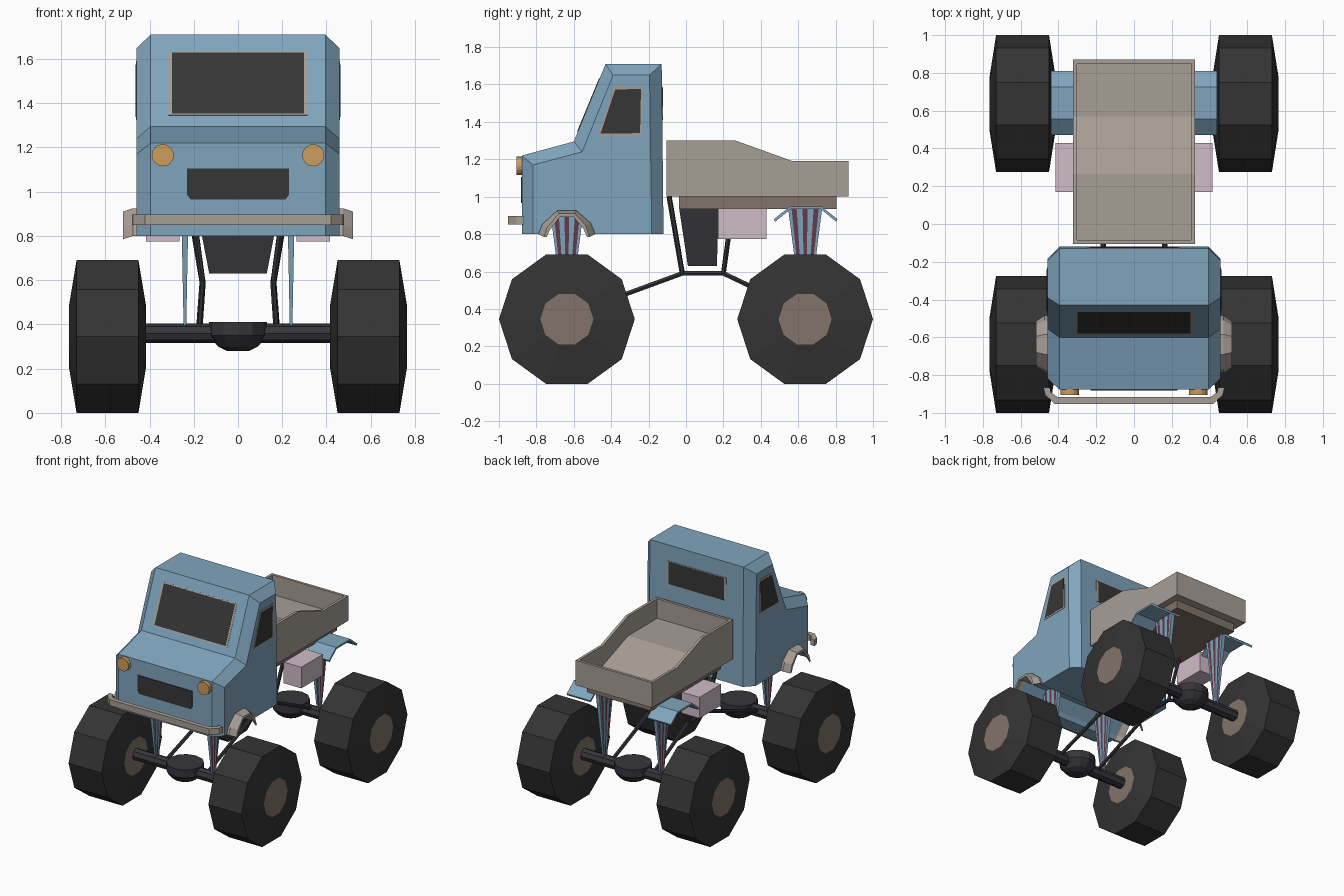
import bpy, bmesh, math
from mathutils import Vector

if "Cube" in bpy.data.objects:
    bpy.data.objects.remove(bpy.data.objects["Cube"])


def material(name, rgb):
    m = bpy.data.materials.new(name)
    m.diffuse_color = (*rgb, 1)
    m.use_nodes = True
    m.node_tree.nodes["Principled BSDF"].inputs["Base Color"].default_value = m.diffuse_color
    return m


BLUE = material("body_blue", (0.216, 0.376, 0.515))
BEIGE = material("bed_beige", (0.39, 0.342, 0.305))
BROWN = material("hub_brown", (0.223, 0.174, 0.144))
TYRE = material("tyre_black", (0.034, 0.034, 0.034))
GLASS = material("glass_dark", (0.037, 0.037, 0.037))
STEEL = material("rod_dark", (0.036, 0.036, 0.045))
PINK = material("tank_pink", (0.63, 0.503, 0.578))
AMBER = material("lamp_amber", (0.61, 0.342, 0.107))
MAROON = material("spring_maroon", (0.127, 0.042, 0.07))


def finish(name, bm, *mats):
    bmesh.ops.recalc_face_normals(bm, faces=bm.faces[:])
    me = bpy.data.meshes.new(name)
    bm.to_mesh(me)
    bm.free()
    for m in mats:
        me.materials.append(m)
    ob = bpy.data.objects.new(name, me)
    bpy.context.collection.objects.link(ob)
    return ob


def loft_bm(sections):
    """Skin equal-length closed rings, with end caps (material index 1 on caps)."""
    bm = bmesh.new()
    rings = [[bm.verts.new(p) for p in s] for s in sections]
    n = len(rings[0])
    for a, b in zip(rings, rings[1:]):
        for i in range(n):
            bm.faces.new((a[i], a[(i + 1) % n], b[(i + 1) % n], b[i]))
    for r in (rings[0], rings[-1]):
        bm.faces.new(r).material_index = 1
    return bm


def loft(name, sections, mat, cap=None):
    return finish(name, loft_bm(sections), mat, cap or mat)


def prism(name, outline, x0, x1, mat):
    return loft(name, [[(x, y, z) for y, z in outline] for x in (x0, x1)], mat)


def taper_box(name, bottom, top, mat):
    """bottom/top = (x0, x1, y0, y1, z)"""
    return loft(name, [[(a, c, z), (b, c, z), (b, d, z), (a, d, z)]
                       for a, b, c, d, z in (bottom, top)], mat)


def ring(axis, centre, t, r, n):
    pts = []
    for i in range(n):
        a = 2 * math.pi * i / n
        u, v = r * math.cos(a), r * math.sin(a)
        off = {'X': (t, u, v), 'Y': (u, t, v), 'Z': (u, v, t)}[axis]
        pts.append(Vector(centre) + Vector(off))
    return pts


def lathe(name, axis, centre, profile, n, mat, cap=None):
    return loft(name, [ring(axis, centre, t, r, n) for t, r in profile], mat, cap)


def rod(name, a, b, r, mat, n=6):
    a, b = Vector(a), Vector(b)
    q = (b - a).to_track_quat('Z', 'Y')
    base = ring('Z', (0, 0, 0), 0, r, n)
    return loft(name, [[c + q @ p for p in base] for c in (a, b)], mat)


def plate(name, pts, t, mat):
    pts = [Vector(p) for p in pts]
    n = (pts[1] - pts[0]).cross(pts[2] - pts[1]).normalized() * t
    return loft(name, [[p - n for p in pts], [p + n for p in pts]], mat)


def window(name, pts):
    """Trim plate with a slightly prouder, inset glass plate."""
    pts = [Vector(p) for p in pts]
    c = sum(pts, Vector()) / len(pts)
    plate(name + "_trim", pts, 0.003, BEIGE)
    plate(name + "_glass", [p + (c - p).normalized() * 0.018 for p in pts], 0.0045, GLASS)


# Cab with chamfered sides and a wheel arch notch in its lower edge
arch = [(-0.79, 0.8), (-0.77, 0.85), (-0.69, 0.925), (-0.585, 0.925), (-0.51, 0.86), (-0.485, 0.8)]
arch_in = [(-0.637 + (y + 0.637) * 0.88, max(0.8, z - 0.018)) for y, z in arch]
full = [(-0.12, 0.8), (-0.13, 1.71), (-0.43, 1.71), (-0.6, 1.295), (-0.877, 1.22), (-0.877, 0.8)]
inner = [(-0.183, 0.8), (-0.195, 1.65), (-0.39, 1.65), (-0.555, 1.24), (-0.817, 1.17), (-0.817, 0.8)]
loft("cab", [[(x, y, z) for y, z in prof + arch_in]
             for x, prof in ((-0.458, inner), (-0.395, full), (0.395, full), (0.458, inner))], BLUE)

# Windows
window("windscreen", [(-0.315, -0.579, 1.345), (0.315, -0.579, 1.345),
                      (0.315, -0.459, 1.635), (-0.315, -0.459, 1.635)])
window("rear_window", [(-0.25, -0.1265, 1.41), (0.25, -0.1265, 1.41),
                       (0.25, -0.1285, 1.59), (-0.25, -0.1285, 1.59)])
for s, side in ((1, "right"), (-1, "left")):
    window(side + "_window", [(s * 0.458, y, z) for y, z in
                              ((-0.47, 1.325), (-0.235, 1.325), (-0.23, 1.59), (-0.385, 1.59))])

# Grille, headlights, bumper
plate("grille", [(-0.215, -0.877, 0.965), (0.215, -0.877, 0.965), (0.23, -0.877, 0.985),
                 (0.23, -0.877, 1.105), (-0.23, -0.877, 1.105), (-0.23, -0.877, 0.985)], 0.0045, GLASS)
for s in (1, -1):
    lathe("headlight", 'Y', (s * 0.34, 0, 1.165), [(-0.905, 0.05), (-0.87, 0.05)], 16, AMBER)
path = [(-0.48, -0.865), (-0.47, -0.905), (-0.42, -0.952), (0.42, -0.952), (0.47, -0.905), (0.48, -0.865),
        (0.445, -0.865), (0.44, -0.89), (0.405, -0.917), (-0.405, -0.917), (-0.44, -0.89), (-0.445, -0.865)]
loft("bumper", [[(x, y, z) for x, y in path] for z in (0.85, 0.896)], BEIGE)

# Front arch trims flare outwards and shrink slightly
strip = arch + arch_in[::-1]
for s in (1, -1):
    loft("front_arch", [[(s * 0.44, y, z) for y, z in strip],
                        [(s * 0.475, y, z) for y, z in strip],
                        [(s * 0.52, -0.637 + (y + 0.637) * 0.8, z - 0.015) for y, z in strip]], BEIGE)

# Rear mudguards
guard = [(0.47, 0.88), (0.555, 0.947), (0.725, 0.947), (0.81, 0.88)]
guard_strip = guard + [(0.64 + (y - 0.64) * 0.96, z - 0.014) for y, z in guard[::-1]]
for s in (1, -1):
    prism("rear_mudguard", guard_strip, s * 0.24, s * 0.44, BLUE)

# Load bed: side profile, with its top faces inset and sunk
side = [(-0.105, 1.0), (0.87, 1.0), (0.87, 1.19), (0.57, 1.19), (0.265, 1.3), (-0.105, 1.3)]
bm = loft_bm([[(x, y, z) for y, z in side] for x in (-0.323, 0.323)])
bmesh.ops.recalc_face_normals(bm, faces=bm.faces[:])
top = [f for f in bm.faces if f.normal.z > 0.5]
bmesh.ops.inset_region(bm, faces=top, thickness=0.02, use_even_offset=True)
moved = bmesh.ops.extrude_face_region(bm, geom=top)["geom"]
bmesh.ops.delete(bm, geom=top, context='FACES')
bmesh.ops.translate(bm, vec=(0, 0, -0.15), verts=[v for v in moved if isinstance(v, bmesh.types.BMVert)])
finish("load_bed", bm, BEIGE, BEIGE)
taper_box("bed_base", (-0.27, 0.27, -0.037, 0.805, 0.935), (-0.27, 0.27, -0.037, 0.805, 1.0), BROWN)

# Gearbox and side tanks
taper_box("gearbox", (-0.13, 0.13, 0.01, 0.165, 0.63), (-0.19, 0.19, -0.037, 0.175, 0.94), STEEL)
for s in (1, -1):
    taper_box("side_tank", (s * 0.265, s * 0.415, 0.17, 0.43, 0.775),
              (s * 0.265, s * 0.415, 0.17, 0.43, 0.936), PINK)

# Link rods on both sides
for s in (1, -1):
    f, r = (s * 0.16, -0.02, 0.59), (s * 0.16, 0.2, 0.59)
    for a, b in (((s * 0.215, -0.09, 1.0), f), (f, r), (r, (s * 0.22, 0.25, 0.95)),
                 (f, (s * 0.175, -0.62, 0.37)), (r, (s * 0.175, 0.62, 0.39))):
        rod("link_rod", a, b, 0.014, STEEL)


# Striped tapered spring leg
def spring_leg(x, y, z_top):
    bounds = [-1, -0.8, -0.5, -0.15, 0.15, 0.5, 0.8, 1]
    rings = []
    for z in (0.38, z_top):
        hy, hx = 0.022 + (z - 0.4) * 0.128, 0.006 + (z - 0.4) * 0.02
        rings.append([(x + hx, y + t * hy, z) for t in bounds] +
                     [(x - hx, y + t * hy, z) for t in bounds[::-1]])
    bm = loft_bm(rings)
    bm.faces.ensure_lookup_table()
    for i, face in enumerate(bm.faces):
        face.material_index = 1 if i in (1, 3, 5, 9, 11, 13) else 0
    finish("spring_leg", bm, BLUE, MAROON)


# Axles, differentials, legs and wheels
for y, z_top in ((-0.637, 0.905), (0.637, 0.94)):
    lathe("axle", 'X', (0, y, 0.36), [(-0.43, 0.044), (0.43, 0.044)], 8, STEEL)
    lathe("differential", 'Z', (0, y, 0), [(0.28, 0.05), (0.3, 0.09), (0.335, 0.12),
                                          (0.35, 0.132), (0.41, 0.132)], 12, STEEL)
    for s in (1, -1):
        spring_leg(s * 0.24, y, z_top)
        lathe("wheel", 'X', (s * 0.59, y, 0.345),
              [(-0.175, 0.142), (-0.14, 0.363), (0.14, 0.363), (0.175, 0.142)], 10, TYRE, BROWN)
